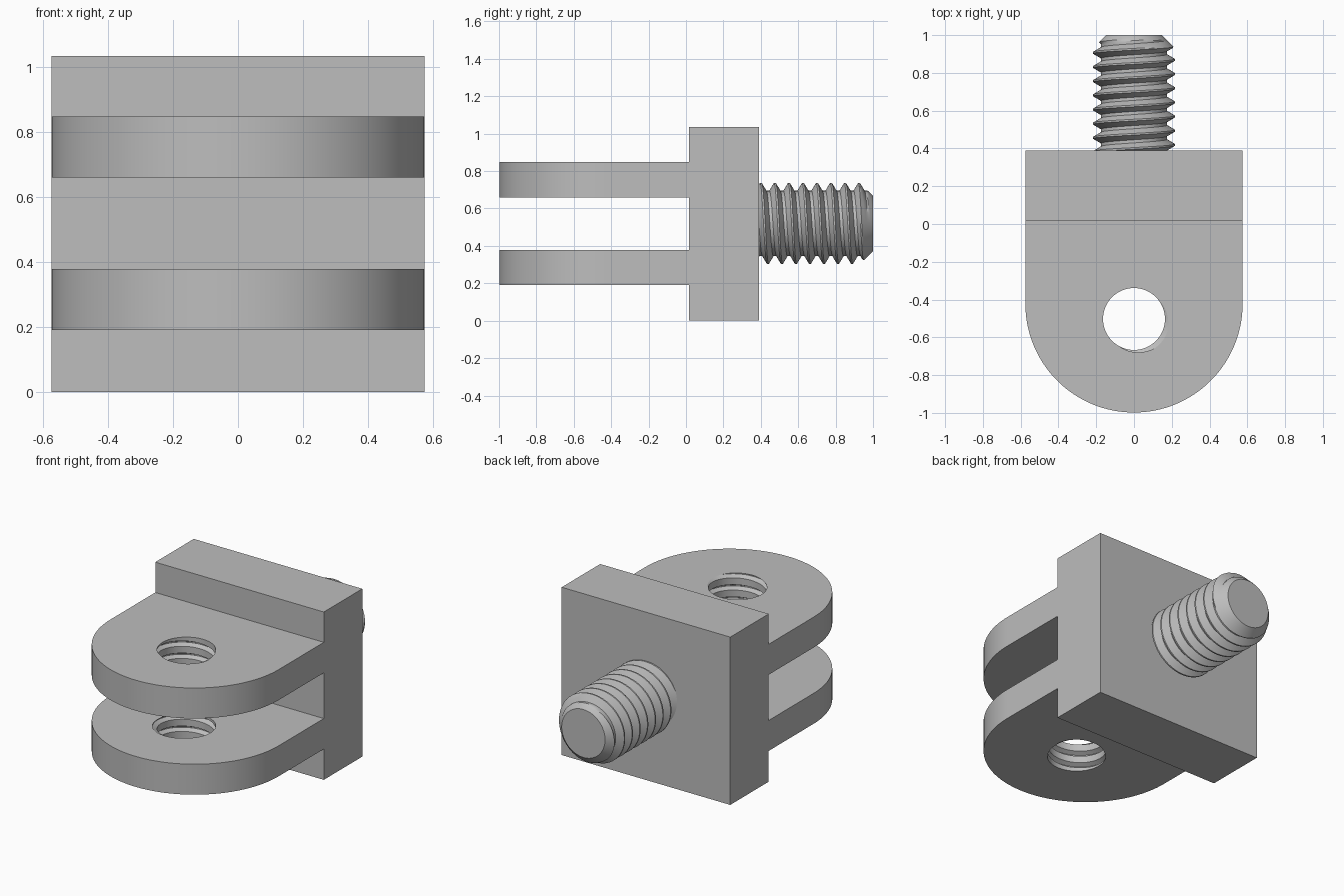
import bpy, bmesh, math
from mathutils import Matrix

if "Cube" in bpy.data.objects:
    bpy.data.objects.remove(bpy.data.objects["Cube"])

grey = bpy.data.materials.new("light grey")
grey.diffuse_color = (0.51, 0.51, 0.51, 1)
grey.use_nodes = True
grey.node_tree.nodes["Principled BSDF"].inputs["Base Color"].default_value = grey.diffuse_color
PITCH, SEG = 0.075, 72


def finish(name, bm, matrix=None):
    bmesh.ops.recalc_face_normals(bm, faces=bm.faces[:])
    if matrix:
        bm.transform(matrix)
    me = bpy.data.meshes.new(name)
    bm.to_mesh(me)
    bm.free()
    me.materials.append(grey)
    ob = bpy.data.objects.new(name, me)
    bpy.context.collection.objects.link(ob)
    return ob


def smooth(ob, deg=25):
    bpy.ops.object.select_all(action='DESELECT')
    ob.select_set(True)
    bpy.context.view_layer.objects.active = ob
    bpy.ops.object.shade_smooth_by_angle(angle=math.radians(deg))


def threaded_rod(lo, hi, origin, profile, tip=None):
    """Closed right-handed helical rod along z; profile is (phase, radius) over one pitch."""
    def radius(z, t):
        ph = ((z - origin) / PITCH - t) % 1
        pts = profile + [(1, profile[0][1])]
        for (p0, r0), (p1, r1) in zip(pts, pts[1:]):
            if p0 <= ph <= p1:
                r = r0 + (r1 - r0) * (ph - p0) / (p1 - p0)
                break
        return min(r, tip + hi - z) if tip else r

    turns = range(math.floor((lo - origin) / PITCH) - 2, math.ceil((hi - origin) / PITCH) + 2)
    rows = [k + p for k in turns for p, _ in profile]
    bm = bmesh.new()
    cols = []
    for i in range(SEG + 1):
        t = i / SEG
        a = math.tau * t
        col = []
        for ph in rows:
            z = min(max(origin + PITCH * (ph + t), lo), hi)
            r = radius(z, t)
            col.append(bm.verts.new((r * math.cos(a), r * math.sin(a), z)))
        cols.append(col)
    for a, b in zip(cols, cols[1:]):
        for j in range(len(rows) - 1):
            bm.faces.new((a[j], b[j], b[j + 1], a[j + 1]))
    bmesh.ops.remove_doubles(bm, verts=bm.verts[:], dist=1e-5)
    # cap both ends
    bmesh.ops.holes_fill(bm, edges=[e for e in bm.edges if e.is_boundary], sides=0)
    return bm


# mounting block
bm = bmesh.new()
bmesh.ops.create_cube(bm, size=1)
finish("mounting_block", bm,
       Matrix.Translation((0, 0.2025, 0.5175)) @ Matrix.Diagonal((1.15, 0.375, 1.035, 1)))

# threaded stud with chamfered tip
stud_profile = [(0, .217), (.06, .217), (.15, .2055), (.25, .193), (.39, .175), (.5, .175),
                (.61, .175), (.75, .193), (.85, .2055), (.94, .217)]
stud = finish("threaded_stud", threaded_rod(0.36, 1.0, 0.344, stud_profile, tip=0.148),
              Matrix.Translation((0, 0, 0.52)) @ Matrix.Rotation(-math.pi / 2, 4, 'X'))
smooth(stud)

# helical cutter for the tapped holes
hole_profile = [(0, .19), (.04, .19), (.22, .164), (.5, .164), (.78, .164), (.96, .19)]
cutter = finish("hole_cutter", threaded_rod(0.1, 0.95, 0.856, hole_profile),
                Matrix.Translation((0, -0.503, 0)))

# two rounded lugs with tapped holes
for name, z in (("lower_lug", 0.19), ("upper_lug", 0.66)):
    bm = bmesh.new()
    outline = [(0.575, 0.015), (-0.575, 0.015)]
    outline += [(0.575 * math.cos(a), -0.423 + 0.575 * math.sin(a))
                for a in (math.pi * (1 + i / 64) for i in range(65))]
    face = bm.faces.new([bm.verts.new((x, y, z)) for x, y in outline])
    ext = bmesh.ops.extrude_face_region(bm, geom=[face])
    bmesh.ops.translate(bm, vec=(0, 0, 0.188),
                        verts=[v for v in ext["geom"] if isinstance(v, bmesh.types.BMVert)])
    lug = finish(name, bm)
    cut = lug.modifiers.new("tapped_hole", 'BOOLEAN')
    cut.operation, cut.solver, cut.object = 'DIFFERENCE', 'EXACT', cutter
    bpy.context.view_layer.update()
    done = bpy.data.meshes.new_from_object(lug.evaluated_get(bpy.context.evaluated_depsgraph_get()))
    lug.modifiers.clear()
    lug.data = done
    smooth(lug)

bpy.data.objects.remove(cutter)
